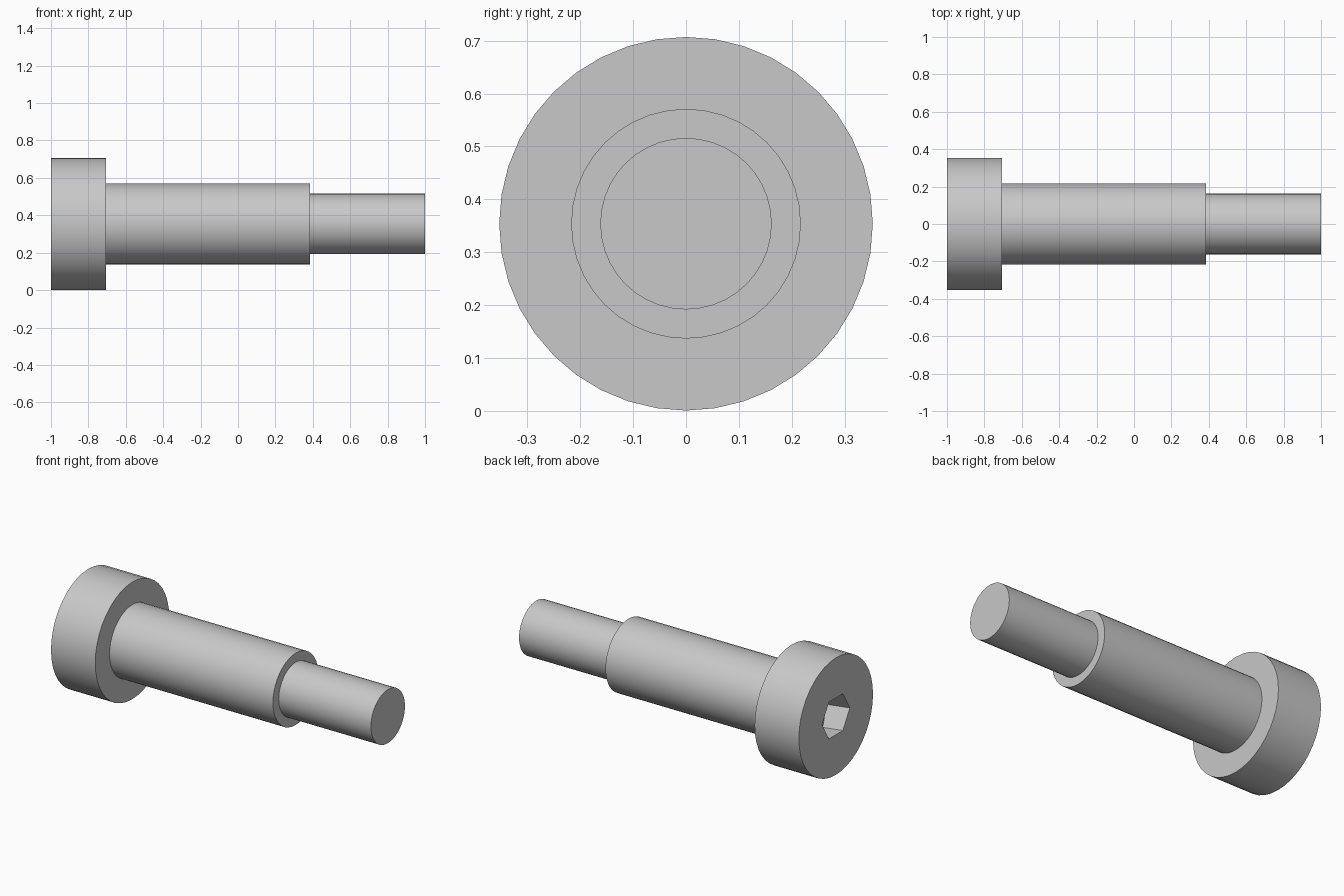
import bpy
import math

cube = bpy.data.objects.get("Cube")
if cube:
    bpy.data.objects.remove(cube, do_unlink=True)

AXIS_Z = 0.354
HEAD_X, NECK_X, STEP_X, TIP_X = -1.0, -0.705, 0.385, 1.0

steel = bpy.data.materials.new("grey steel")
steel.use_nodes = True
grey = (0.58, 0.58, 0.58, 1)
steel.diffuse_color = grey
steel.node_tree.nodes["Principled BSDF"].inputs["Base Color"].default_value = grey


def bar(name, x0, x1, radius, sides=40, turn=0.0):
    """Prism lying along x, from x0 to x1, turned about its own axis."""
    bpy.ops.mesh.primitive_cylinder_add(
        vertices=sides, radius=radius, depth=x1 - x0,
        location=((x0 + x1) / 2, 0, AXIS_Z),
        rotation=(turn, math.pi / 2, 0))
    ob = bpy.context.object
    ob.name = name
    ob.data.materials.append(steel)
    bpy.ops.object.transform_apply(location=False, rotation=True, scale=False)
    return ob


# Head, shoulder and threaded end
head = bar("head", HEAD_X, NECK_X, 0.353)
shoulder = bar("shoulder", NECK_X, STEP_X, 0.217)
end = bar("threaded_end", STEP_X, TIP_X, 0.162)

# Hexagonal socket sunk into the head
socket = bar("socket_cutter", HEAD_X - 0.1, HEAD_X + 0.1, 0.128, 6, math.radians(-15))
socket.hide_render = True
socket.hide_set(True)
cut = head.modifiers.new("socket", 'BOOLEAN')
cut.operation = 'DIFFERENCE'
cut.solver = 'EXACT'
cut.object = socket
bpy.context.view_layer.objects.active = head
bpy.ops.object.modifier_apply(modifier=cut.name)
bpy.data.objects.remove(socket, do_unlink=True)

# Smooth round sides with sharp rims
for ob in (head, shoulder, end):
    bpy.ops.object.select_all(action='DESELECT')
    ob.select_set(True)
    bpy.context.view_layer.objects.active = ob
    bpy.ops.object.shade_smooth_by_angle(angle=math.radians(30))
